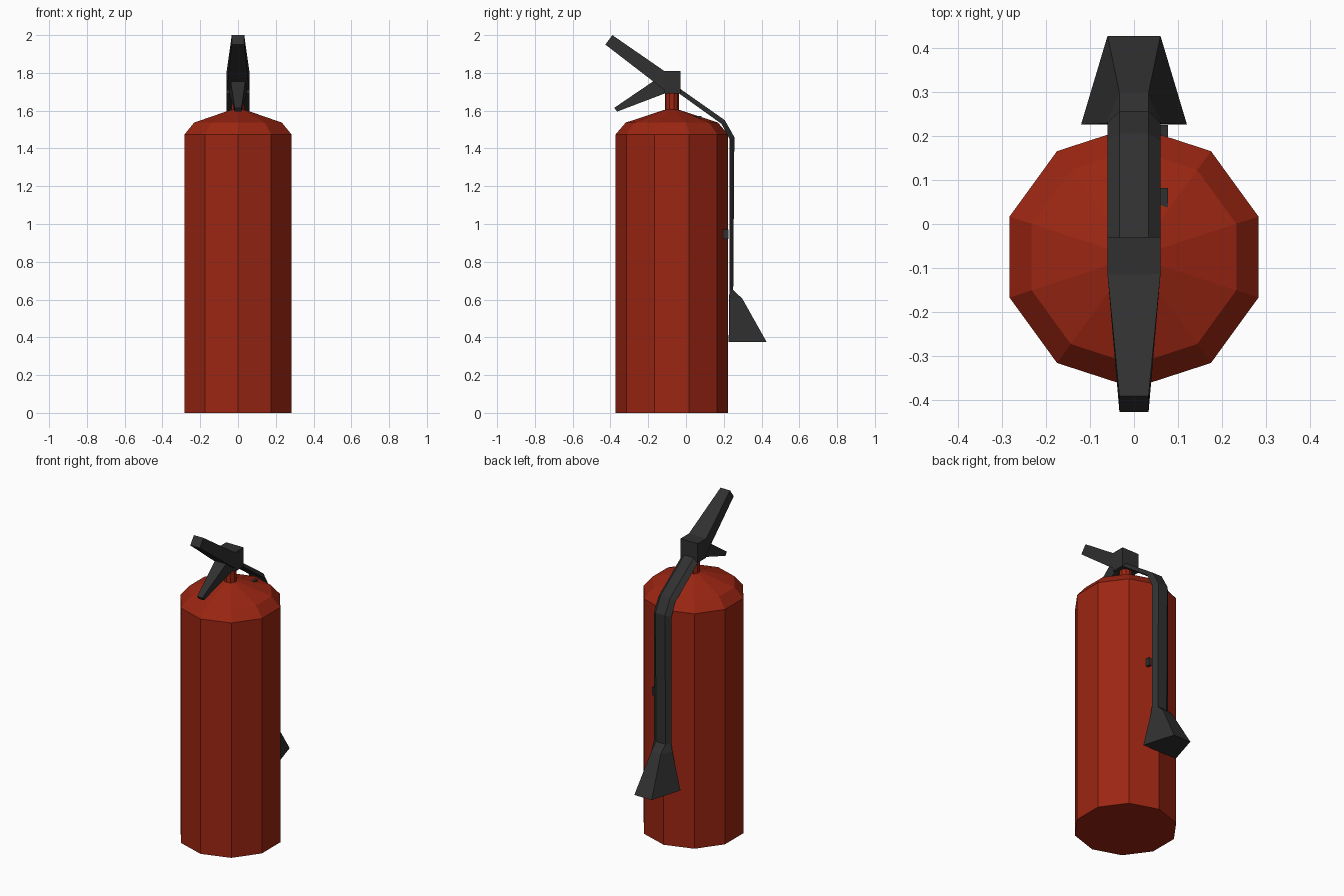
import bpy, bmesh, math

if "Cube" in bpy.data.objects:
    bpy.data.objects.remove(bpy.data.objects["Cube"])

CY = -0.075  # depth of the tank axis


def material(name, rgb):
    m = bpy.data.materials.new(name)
    m.diffuse_color = (*rgb, 1)
    m.use_nodes = True
    m.node_tree.nodes["Principled BSDF"].inputs["Base Color"].default_value = m.diffuse_color
    return m


red = material("tank red", (0.33, 0.019, 0.006))
black = material("dark rubber", (0.03, 0.03, 0.03))


def finish(name, bm, mat):
    bmesh.ops.recalc_face_normals(bm, faces=bm.faces)
    me = bpy.data.meshes.new(name)
    bm.to_mesh(me)
    bm.free()
    me.materials.append(mat)
    ob = bpy.data.objects.new(name, me)
    bpy.context.collection.objects.link(ob)
    return ob


def bridge_rings(name, rings, mat):
    """Join rings of points into a closed solid with flat end caps."""
    bm = bmesh.new()
    rows = [[bm.verts.new(p) for p in ring] for ring in rings]
    n = len(rows[0])
    for a, b in zip(rows, rows[1:]):
        for i in range(n):
            j = (i + 1) % n
            bm.faces.new((a[i], a[j], b[j], b[i]))
    bm.faces.new(rows[0])
    bm.faces.new(rows[-1])
    return finish(name, bm, mat)


def lathe(name, profile, mat, sides=10):
    rings = []
    for r, z in profile:
        angles = [math.pi / 2 + math.tau * i / sides for i in range(sides)]
        rings.append([(r * math.cos(a), CY + r * math.sin(a), z) for a in angles])
    return bridge_rings(name, rings, mat)


def loft(name, sections, mat):
    """Each section: inner (y, z), inner half width, outer (y, z), outer half width."""
    rings = [[(-wi, *pi), (wi, *pi), (wo, *po), (-wo, *po)]
             for pi, wi, po, wo in sections]
    return bridge_rings(name, rings, mat)


# Tank with shoulder, and the neck above it
lathe("tank", [(0.297, 0), (0.297, 1.475), (0.244, 1.537), (0.037, 1.605)], red)
lathe("neck", [(0.037, 1.59), (0.037, 1.70)], red)

# Valve head
loft("valve_head", [((-0.115, 1.69), 0.06, (-0.115, 1.81), 0.06),
                    ((-0.03, 1.69), 0.06, (-0.03, 1.81), 0.06)], black)

# Squeeze lever and carry handle
loft("squeeze_lever", [((-0.115, 1.71), 0.06, (-0.115, 1.81), 0.06),
                       ((-0.427, 1.95), 0.033, (-0.39, 2.0), 0.033)], black)
loft("carry_handle", [((-0.115, 1.69), 0.045, (-0.115, 1.795), 0.045),
                      ((-0.365, 1.595), 0.018, (-0.38, 1.615), 0.018)], black)

# Flat hose running over the shoulder and down the back
loft("hose", [((-0.035, 1.69), 0.06, (-0.03, 1.715), 0.033),
              ((0.188, 1.53), 0.06, (0.205, 1.55), 0.033),
              ((0.23, 1.45), 0.06, (0.256, 1.46), 0.033),
              ((0.23, 0.65), 0.06, (0.25, 0.65), 0.033)], black)

# Flared nozzle
loft("nozzle", [((0.23, 0.65), 0.06, (0.25, 0.65), 0.033),
                ((0.228, 0.605), 0.065, (0.298, 0.605), 0.033),
                ((0.226, 0.375), 0.12, (0.427, 0.375), 0.06)], black)


# Small hose clips
def clip(name, x, y, z, sx, sy, sz):
    bm = bmesh.new()
    bmesh.ops.create_cube(bm, size=1)
    for v in bm.verts:
        v.co = (x + v.co.x * sx, y + v.co.y * sy, z + v.co.z * sz)
    finish(name, bm, black)


clip("shoulder_clip", 0.068, 0.057, 1.562, 0.018, 0.05, 0.02)
clip("back_clip", 0.068, 0.21, 0.945, 0.018, 0.03, 0.05)
